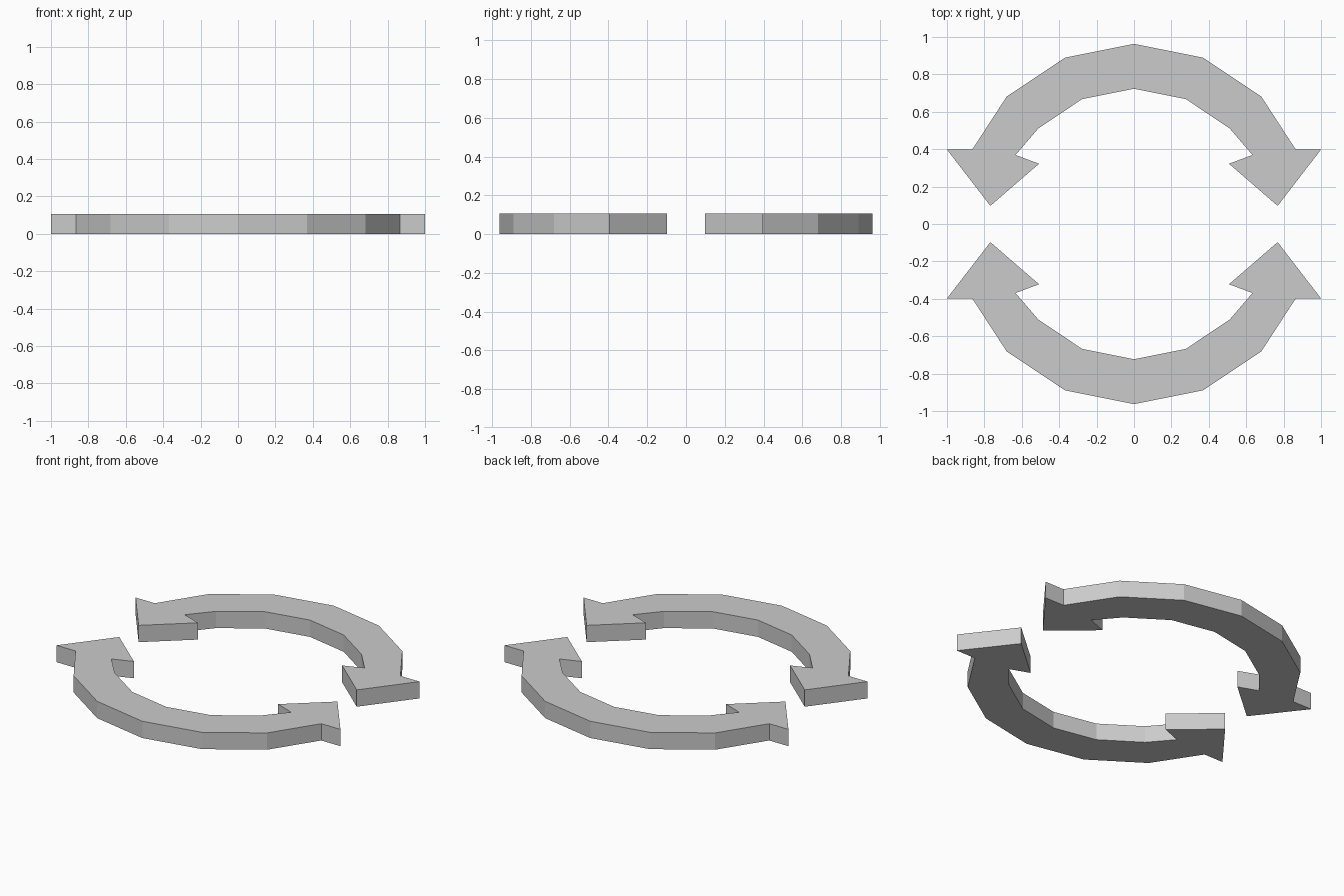
import bpy
import bmesh
from math import sin, cos, radians

if "Cube" in bpy.data.objects:
    bpy.data.objects.remove(bpy.data.objects["Cube"])

THICKNESS = 0.107
R_OUT, R_IN = 0.963, 0.723


def ring_point(radius, degrees):
    return (radius * cos(radians(degrees)), radius * sin(radians(degrees)))


# Right half of one double-headed arrow: outer arc, arrowhead, inner arc
half = [ring_point(R_OUT, a) for a in (67.5, 45)]
half += [(0.865, 0.398), (1.0, 0.398), (0.768, 0.097), (0.508, 0.322), (0.633, 0.369)]
half += [ring_point(R_IN, a) for a in (45, 67.5)]

# Full outline: mirror the half about x = 0, joined at the arc's crown
outline = [(0, R_OUT)] + half + [(0, R_IN)] + [(-x, y) for x, y in reversed(half)]


def make_arrow(name, side):
    """Extrude the arrow outline; side = 1 for back, -1 for front."""
    bm = bmesh.new()
    face = bm.faces.new([bm.verts.new((x, side * y, 0)) for x, y in outline])
    result = bmesh.ops.extrude_face_region(bm, geom=[face], use_keep_orig=True)
    top = [v for v in result["geom"] if isinstance(v, bmesh.types.BMVert)]
    bmesh.ops.translate(bm, verts=top, vec=(0, 0, THICKNESS))
    bmesh.ops.recalc_face_normals(bm, faces=bm.faces)
    mesh = bpy.data.meshes.new(name)
    bm.to_mesh(mesh)
    bm.free()
    bpy.context.collection.objects.link(bpy.data.objects.new(name, mesh))


make_arrow("back_curved_arrow", 1)
make_arrow("front_curved_arrow", -1)
